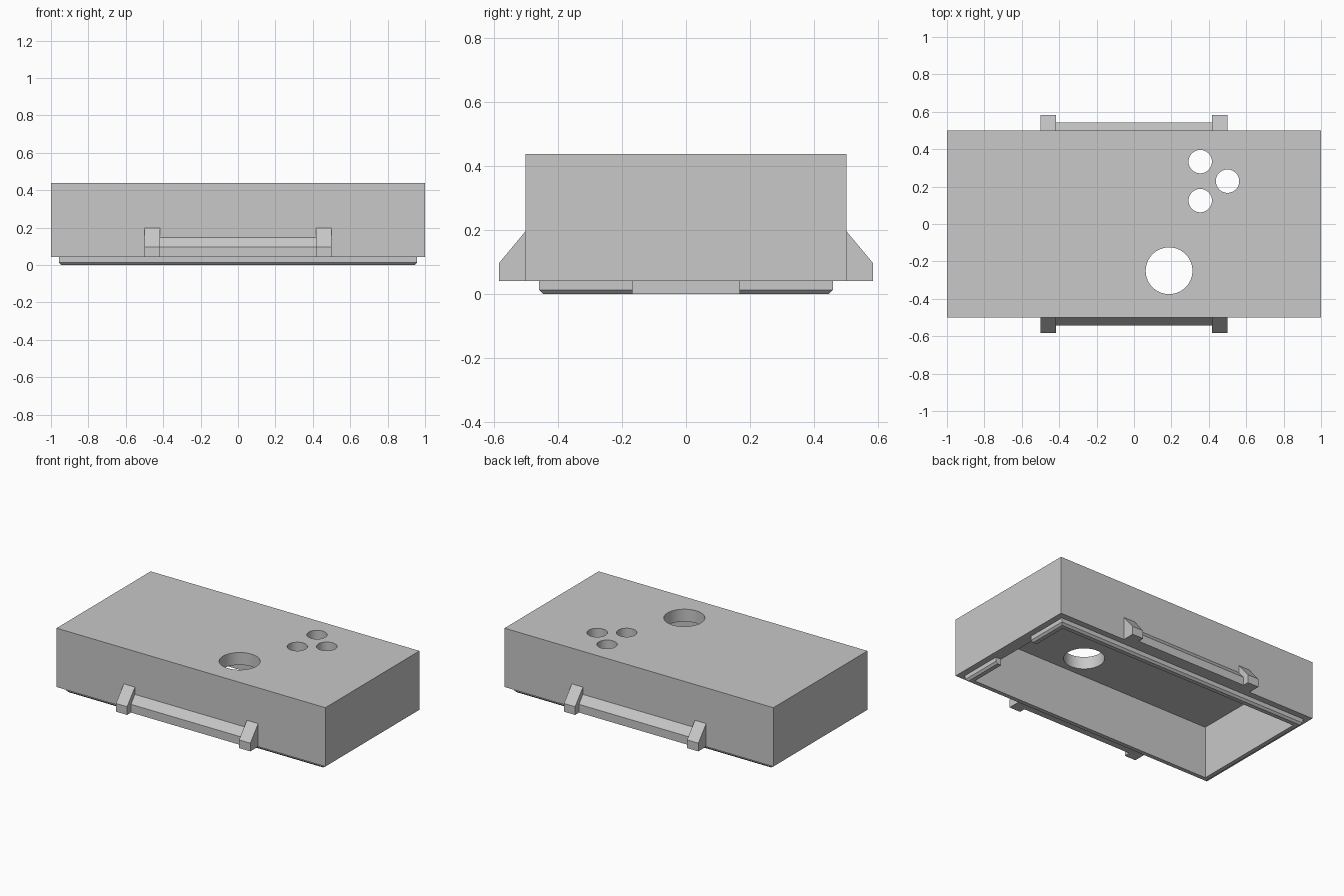
import bpy, bmesh, math

cube = bpy.data.objects.get("Cube")
if cube:
    bpy.data.objects.remove(cube, do_unlink=True)

U = 1 / 12                 # base module: wall thickness
BASE = U / 2               # underside of the box, top of the lip
TOP = 5.25 * U

grey = bpy.data.materials.new("light grey")
grey.use_nodes = True
grey.diffuse_color = (0.58, 0.58, 0.58, 1)
grey.node_tree.nodes["Principled BSDF"].inputs["Base Color"].default_value = grey.diffuse_color


def finish(name, bm):
    bmesh.ops.recalc_face_normals(bm, faces=bm.faces)
    mesh = bpy.data.meshes.new(name)
    bm.to_mesh(mesh)
    bm.free()
    mesh.materials.append(grey)
    obj = bpy.data.objects.new(name, mesh)
    bpy.context.collection.objects.link(obj)
    return obj


def loft(name, rings):
    """Skin a stack of closed point loops and cap both ends."""
    bm = bmesh.new()
    loops = [[bm.verts.new(p) for p in ring] for ring in rings]
    n = len(loops[0])
    for a, b in zip(loops, loops[1:]):
        for i in range(n):
            j = (i + 1) % n
            bm.faces.new((a[i], a[j], b[j], b[i]))
    bm.faces.new(loops[0])
    bm.faces.new(loops[-1])
    return finish(name, bm)


def rect(inset, z):
    x, y = 1 - inset, 0.5 - inset
    return [(-x, -y, z), (x, -y, z), (x, y, z), (-x, y, z)]


def circle(cx, cy, r, z, n=64):
    return [(cx + r * math.cos(2 * math.pi * i / n),
             cy + r * math.sin(2 * math.pi * i / n), z) for i in range(n)]


def cut(target, cutter):
    cutter.hide_render = True
    bpy.ops.object.select_all(action="DESELECT")
    bpy.context.view_layer.objects.active = target
    target.select_set(True)
    mod = target.modifiers.new("cut", "BOOLEAN")
    mod.operation = "DIFFERENCE"
    mod.solver = "EXACT"
    mod.object = cutter
    bpy.ops.object.modifier_apply(modifier=mod.name)
    bpy.data.objects.remove(cutter, do_unlink=True)


# Hollow box, open below, with a chamfered locating lip around the opening
box = loft("box_lid", [
    rect(0, TOP), rect(0, BASE), rect(U / 2, BASE), rect(U / 2, 0.013),
    rect(U / 2 + 0.013, 0), rect(U, 0), rect(U, TOP - U)])

# Round openings through the top: one large, three small
for cx, cy, r in [(2.25, -3, 1.5), (4.25, 4, 0.75), (6, 2.75, 0.75), (4.25, 1.5, 0.75)]:
    cut(box, loft("hole_cutter", [circle(cx * U, cy * U, r * U, z) for z in (0.3, 0.5)]))

# Gap in the lip at the left end
cut(box, loft("lip_gap_cutter", [
    [(x, -2 * U, -0.1), (x, 2 * U, -0.1), (x, 2 * U, BASE), (x, -2 * U, BASE)]
    for x in (0.88, 0.98)]))
bpy.ops.object.shade_smooth_by_angle(angle=math.radians(20))


def ledge(name, side, x0, x1, depth, height):
    """Prism on a long wall with a sloped upper face."""
    profile = [(0.5, BASE), (0.5 + depth, BASE), (0.5 + depth, 0.097), (0.5, height)]
    return loft(name, [[(x, side * y, z) for y, z in profile] for x in (x0, x1)])


# Grip bar with end blocks on the front and back walls
for side, label in ((-1, "front"), (1, "back")):
    ledge(label + "_grip_bar", side, -5 * U, 5 * U, U / 2, 0.148)
    ledge(label + "_grip_block_right", side, -6 * U, -5 * U, U, 0.197)
    ledge(label + "_grip_block_left", side, 5 * U, 6 * U, U, 0.197)
